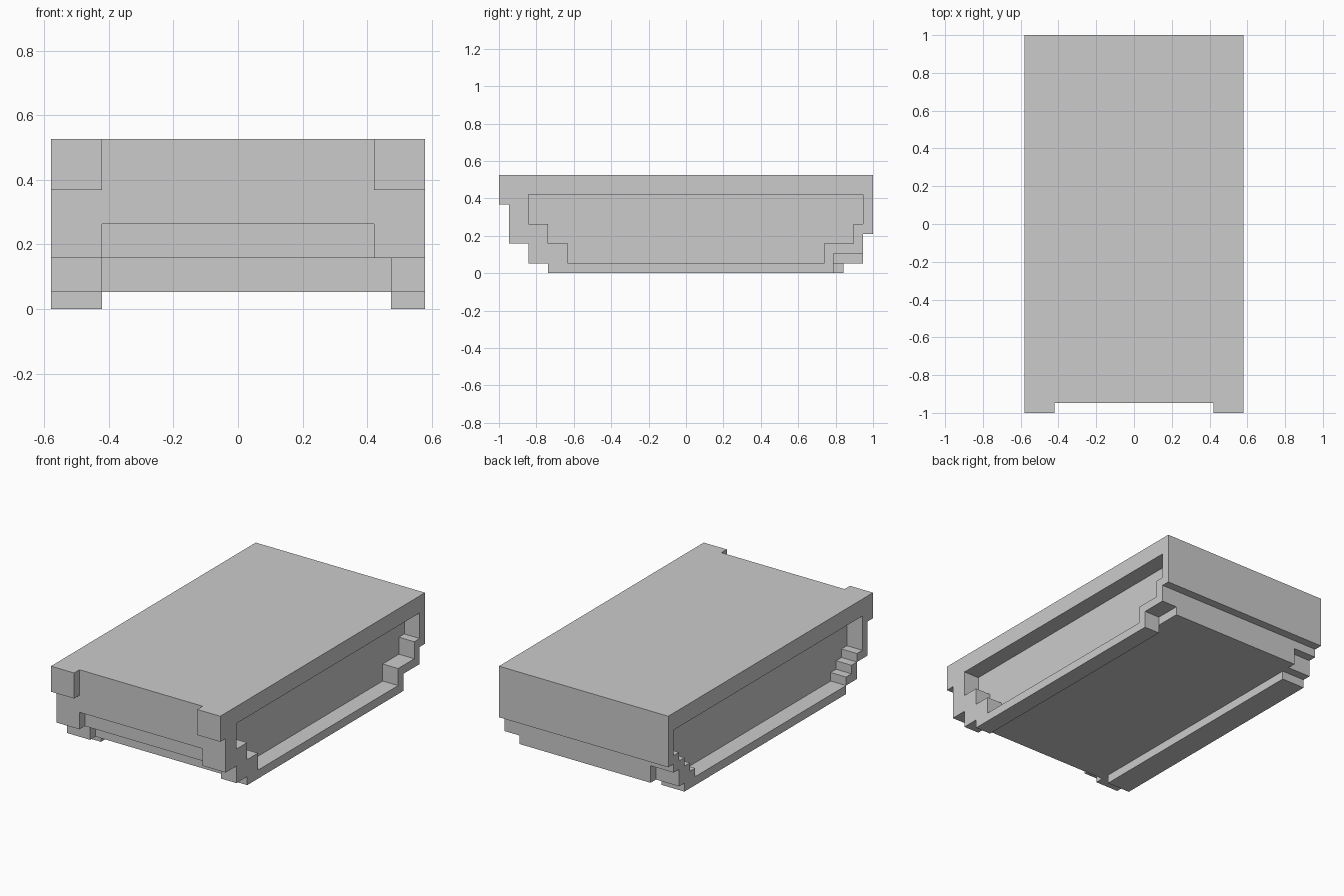
import bpy, bmesh

if "Cube" in bpy.data.objects:
    bpy.data.objects.remove(bpy.data.objects["Cube"])

U = 1 / 19  # grid unit: the model is 22 x 38 x 10 units


def prism(name, profile, x0, x1):
    """Extrude a (y, z) profile along x between x0 and x1, in grid units."""
    bm = bmesh.new()
    face = bm.faces.new([bm.verts.new((x0 * U, y * U, z * U)) for y, z in profile])
    ext = bmesh.ops.extrude_face_region(bm, geom=[face])
    verts = [v for v in ext["geom"] if isinstance(v, bmesh.types.BMVert)]
    bmesh.ops.translate(bm, verts=verts, vec=((x1 - x0) * U, 0, 0))
    bmesh.ops.recalc_face_normals(bm, faces=bm.faces)
    me = bpy.data.meshes.new(name)
    bm.to_mesh(me)
    bm.free()
    ob = bpy.data.objects.new(name, me)
    bpy.context.collection.objects.link(ob)
    return ob


def stairs(front, back):
    """Stepped outline from (y, z_low, z_high) steps listed bottom to top."""
    up = [p for y, a, b in back for p in ((y, a), (y, b))]
    down = [p for y, a, b in reversed(front) for p in ((y, b), (y, a))]
    return up + down


def cut(target, profile, x0, x1):
    """Cut a stepped pocket into a side frame."""
    cutter = prism("pocket_cutter", profile, x0, x1)
    cutter.hide_render = True
    cutter.hide_set(True)
    mod = target.modifiers.new("pocket", "BOOLEAN")
    mod.operation = "DIFFERENCE"
    mod.solver = "EXACT"
    mod.object = cutter
    bpy.context.view_layer.objects.active = target
    bpy.ops.object.modifier_apply(modifier=mod.name)
    bpy.data.objects.remove(cutter)


# Central body with recessed front strip and raised underside
prism("body", stairs([(-15, 1, 3), (-17, 3, 5), (-18, 5, 10)],
                     [(18, 1, 4), (19, 4, 10)]), -8, 9)

# Side frames with stepped ends
front_steps = [(-14, 0, 1), (-16, 1, 3), (-18, 3, 7), (-19, 7, 10)]
right = prism("right_frame", stairs(front_steps,
              [(15, 0, 2), (18, 2, 4), (19, 4, 10)]), 9, 11)
left = prism("left_frame", stairs(front_steps,
             [(16, 0, 1), (17, 1, 3), (18, 3, 4), (19, 4, 10)]), -11, -8)

# Stepped side pockets
cut(right, stairs([(-12, 1, 3), (-14, 3, 5), (-16, 5, 8)],
                  [(14, 1, 3), (17, 3, 5), (18, 5, 8)]), 8, 12)
cut(left, stairs([(-14, 1, 2), (-15, 2, 3), (-16, 3, 4), (-17, 4, 8)],
                 [(14, 1, 2), (15, 2, 3), (16, 3, 4), (17, 4, 5), (18, 5, 8)]), -12, -9)

# Inner edge of the right front pillar
prism("right_corner_lip", stairs([(-19, 7, 10)], [(-18, 7, 10)]), 8, 9)
prism("right_pillar_lip", stairs([(-18, 3, 5)], [(-17, 3, 5)]), 8, 9)
